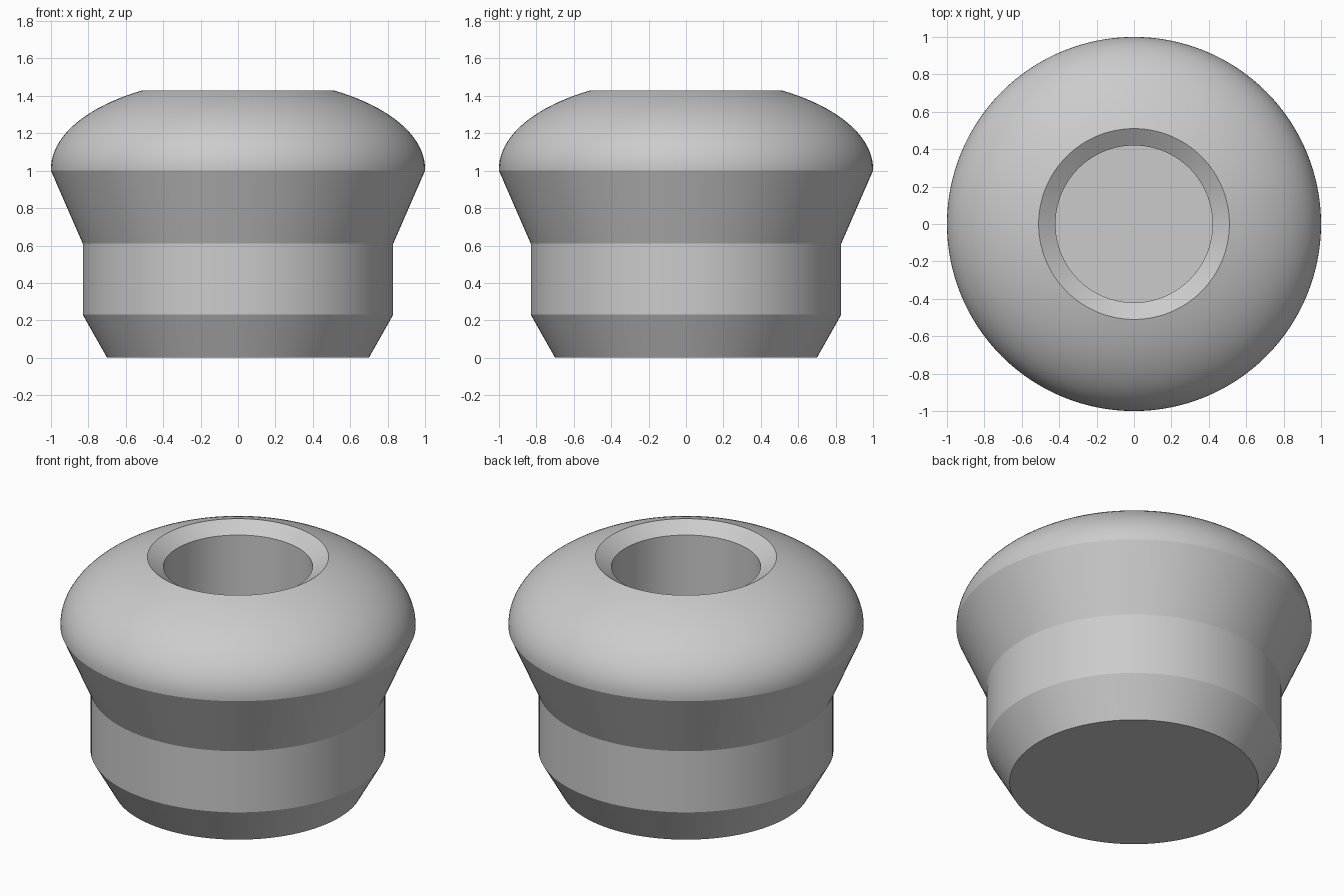
import bpy, bmesh, math

cube = bpy.data.objects.get("Cube")
if cube:
    bpy.data.objects.remove(cube, do_unlink=True)

SEGMENTS = 128


def make_material(name, color):
    mat = bpy.data.materials.new(name)
    mat.use_nodes = True
    mat.diffuse_color = color
    mat.node_tree.nodes["Principled BSDF"].inputs["Base Color"].default_value = color
    return mat


def lathe(name, profile, mat):
    """Spin a closed (radius, height) profile around z."""
    bm = bmesh.new()
    verts = [bm.verts.new((r, 0, z)) for r, z in profile]
    edges = [bm.edges.new(pair) for pair in zip(verts, verts[1:])]
    bmesh.ops.spin(bm, geom=verts + edges, cent=(0, 0, 0), axis=(0, 0, 1),
                   angle=math.tau, steps=SEGMENTS, use_duplicate=False)
    bmesh.ops.remove_doubles(bm, verts=bm.verts, dist=1e-4)
    bmesh.ops.recalc_face_normals(bm, faces=bm.faces)
    mesh = bpy.data.meshes.new(name)
    bm.to_mesh(mesh)
    bm.free()
    mesh.materials.append(mat)
    obj = bpy.data.objects.new(name, mesh)
    bpy.context.collection.objects.link(obj)
    return obj


# Base, tapered foot, straight waist and flared collar
outer = [(0, 0), (0.70, 0), (0.83, 0.23), (0.83, 0.61), (1.0, 1.0)]

# Rounded shoulder: elliptical arc up to the rim of the hole
RIM_ANGLE = math.acos(0.51)
STEPS = 20
dome = [(math.cos(a), 1.01 + 0.488 * math.sin(a))
        for a in (RIM_ANGLE * i / STEPS for i in range(STEPS + 1))]

# Chamfered mouth and straight blind hole
bore = [(0.42, 1.37), (0.42, 0.6), (0, 0.6)]

grey = make_material("plain grey", (0.6, 0.6, 0.6, 1))
body = lathe("bored_knob_body", outer + dome + bore, grey)

# Smooth surfaces with crisp edges at the collar, mouth and base
bpy.ops.object.select_all(action="DESELECT")
body.select_set(True)
bpy.context.view_layer.objects.active = body
bpy.ops.object.shade_smooth_by_angle(angle=math.radians(20))
